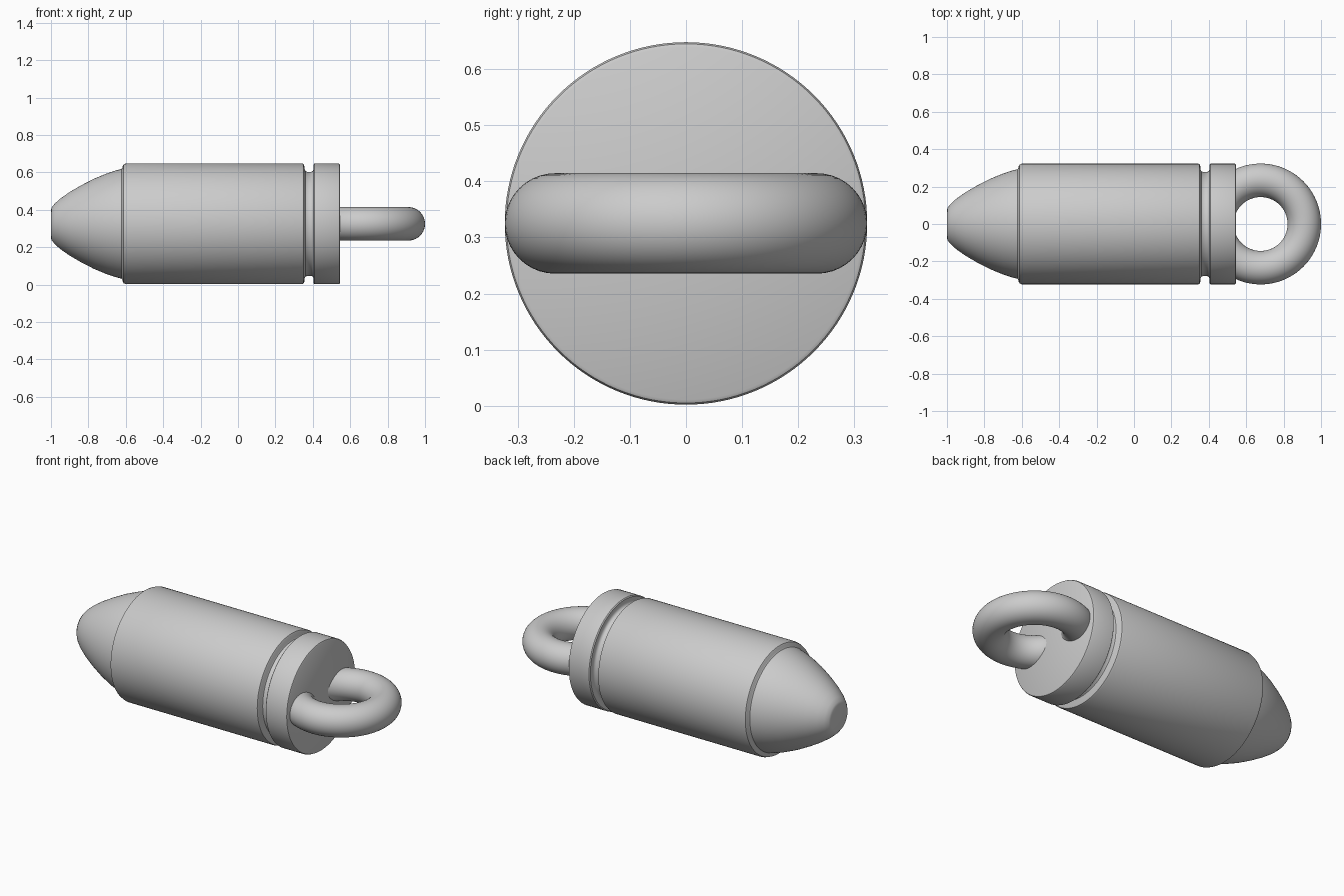
import bpy, bmesh, math
from mathutils import Matrix, Vector

if "Cube" in bpy.data.objects:
    bpy.data.objects.remove(bpy.data.objects["Cube"])

AXIS_Z = 0.325


def lathe(name, profile, segments=128):
    """Revolve (x, radius) points around the long x axis."""
    bm = bmesh.new()
    verts = [bm.verts.new((x, 0, r)) for x, r in profile]
    edges = [bm.edges.new(pair) for pair in zip(verts, verts[1:])]
    bmesh.ops.spin(bm, geom=verts + edges, cent=(0, 0, 0), axis=(1, 0, 0),
                   angle=math.tau, steps=segments, use_duplicate=False)
    bmesh.ops.remove_doubles(bm, verts=bm.verts, dist=1e-5)
    bmesh.ops.recalc_face_normals(bm, faces=bm.faces)
    mesh = bpy.data.meshes.new(name)
    bm.to_mesh(mesh)
    bm.free()
    obj = bpy.data.objects.new(name, mesh)
    obj.location.z = AXIS_Z
    bpy.context.collection.objects.link(obj)
    smooth(obj)
    return obj


def smooth(obj):
    bpy.ops.object.select_all(action='DESELECT')
    obj.select_set(True)
    bpy.context.view_layer.objects.active = obj
    bpy.ops.object.shade_smooth_by_angle(angle=math.radians(35))


# Tapered nose, cylindrical case, groove and rear rim
lathe("bullet_body", [
    (-1.0, 0), (-1.0, 0.075), (-0.996, 0.088), (-0.98, 0.108), (-0.95, 0.135),
    (-0.90, 0.170), (-0.84, 0.205), (-0.77, 0.241), (-0.70, 0.270),
    (-0.65, 0.286), (-0.623, 0.293), (-0.618, 0.300), (-0.616, 0.310),
    (-0.611, 0.318), (-0.598, 0.323),
    (0.342, 0.323), (0.350, 0.320), (0.354, 0.312), (0.356, 0.292),
    (0.360, 0.283), (0.370, 0.278), (0.392, 0.278), (0.400, 0.283),
    (0.404, 0.292), (0.404, 0.317), (0.409, 0.323),
    (0.537, 0.323), (0.543, 0.320), (0.546, 0.314), (0.546, 0)])

# Hanging ring sunk into the rear face
bpy.ops.mesh.primitive_torus_add(major_radius=0.2335, minor_radius=0.0895,
                                 major_segments=96, minor_segments=40,
                                 location=(0.677, 0, AXIS_Z))
ring = bpy.context.object
ring.name = "hanging_ring"
smooth(ring)
